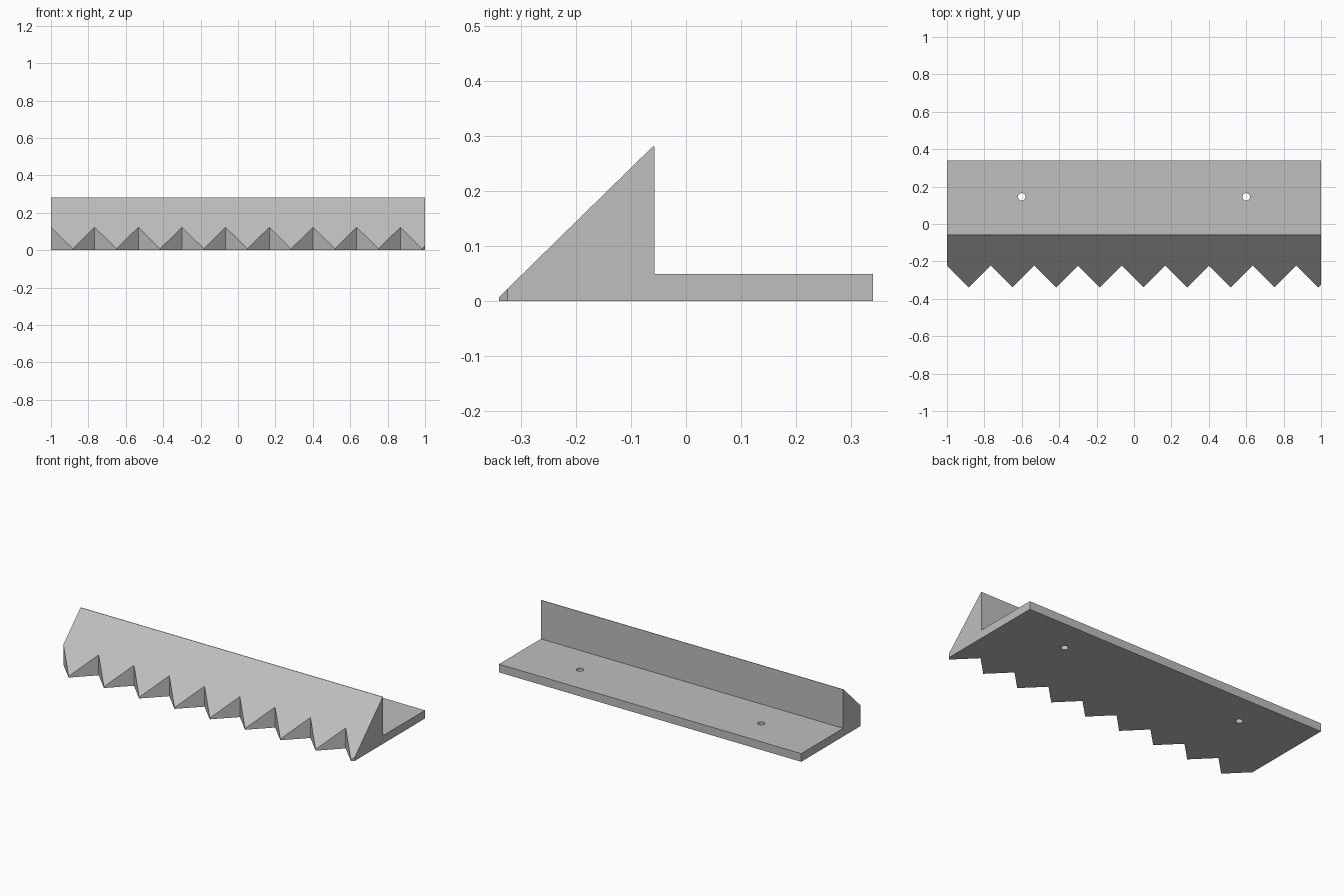
import bpy, bmesh
from mathutils import Vector, Matrix

cube = bpy.data.objects.get("Cube")
if cube:
    bpy.data.objects.remove(cube, do_unlink=True)

grey = bpy.data.materials.new("light grey")
grey.use_nodes = True
colour = (0.52, 0.52, 0.52, 1)
grey.diffuse_color = colour
grey.node_tree.nodes["Principled BSDF"].inputs["Base Color"].default_value = colour


def prism(name, points, direction):
    """Extrude a flat outline along a direction into a closed solid."""
    bm = bmesh.new()
    face = bm.faces.new([bm.verts.new(p) for p in points])
    moved = bmesh.ops.extrude_face_region(bm, geom=[face])["geom"]
    bmesh.ops.translate(bm, vec=Vector(direction),
                        verts=[v for v in moved if isinstance(v, bmesh.types.BMVert)])
    bmesh.ops.recalc_face_normals(bm, faces=bm.faces)
    return add_object(name, bm)


def add_object(name, bm):
    mesh = bpy.data.meshes.new(name)
    bm.to_mesh(mesh)
    bm.free()
    mesh.materials.append(grey)
    obj = bpy.data.objects.new(name, mesh)
    bpy.context.collection.objects.link(obj)
    return obj


def cut(target, cutter):
    mod = target.modifiers.new(cutter.name, 'BOOLEAN')
    mod.operation, mod.solver, mod.object = 'DIFFERENCE', 'EXACT', cutter
    bpy.context.view_layer.objects.active = target
    bpy.ops.object.modifier_apply(modifier=mod.name)
    bpy.data.objects.remove(cutter, do_unlink=True)


# Bracket: wedge blade and flat mounting plate in one side profile
profile = [(-0.345, 0), (0.339, 0), (0.339, 0.049), (-0.057, 0.049),
           (-0.057, 0.281), (-0.06, 0.281), (-0.345, 0.002)]
bracket = prism("toothed_bracket", [(-1, y, z) for y, z in profile], (2, 0, 0))

# Teeth: zigzag cutter along the front edge
pitch, tip, valley = 0.2335, -0.339, -0.222
zigzag = [(-1 + i * pitch / 2, tip if i % 2 else valley, -0.1) for i in range(19)]
outline = [(-1.2, -0.6, -0.1), (-1.2, valley, -0.1)] + zigzag + [(zigzag[-1][0], -0.6, -0.1)]
cut(bracket, prism("tooth_cutter", outline, (0, 0, 0.6)))

# Screw holes through the plate
for x in (-0.6, 0.6):
    bm = bmesh.new()
    bmesh.ops.create_cone(bm, cap_ends=True, segments=24, radius1=0.02, radius2=0.02,
                          depth=0.3, matrix=Matrix.Translation((x, 0.145, 0.03)))
    cut(bracket, add_object("hole_cutter", bm))
